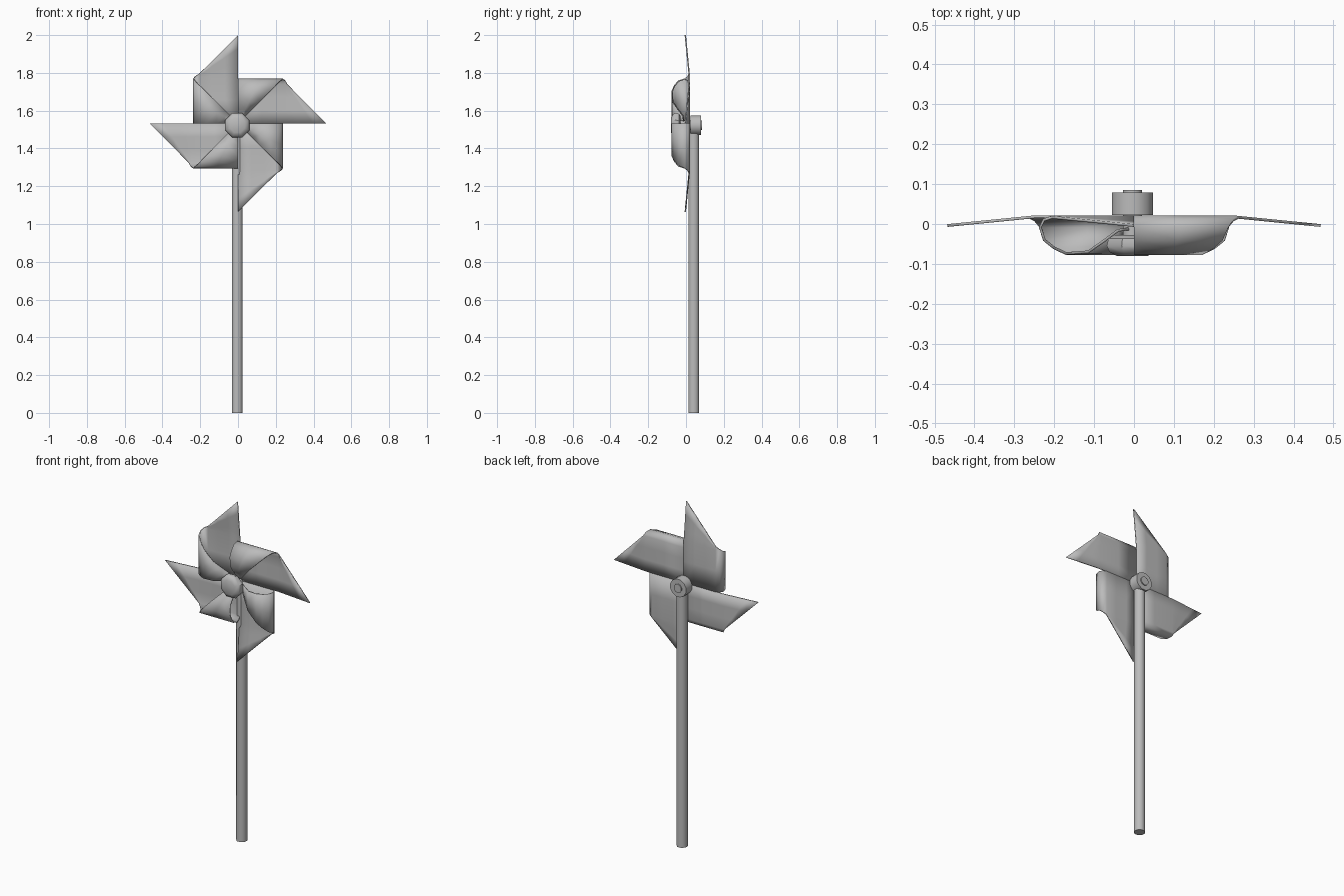
import bpy
import bmesh
from math import sin, cos, pi, radians
from mathutils import Matrix

cube = bpy.data.objects.get("Cube")
if cube:
    bpy.data.objects.remove(cube, do_unlink=True)

grey = bpy.data.materials.new("plain grey")
grey.use_nodes = True
colour = (0.5, 0.5, 0.5, 1)
grey.diffuse_color = colour
grey.node_tree.nodes["Principled BSDF"].inputs["Base Color"].default_value = colour


def finish(bm, name, angle=40):
    """Turn a bmesh into a shaded object."""
    bmesh.ops.remove_doubles(bm, verts=bm.verts, dist=0.0005)
    bmesh.ops.recalc_face_normals(bm, faces=bm.faces)
    mesh = bpy.data.meshes.new(name)
    bm.to_mesh(mesh)
    bm.free()
    mesh.materials.append(grey)
    obj = bpy.data.objects.new(name, mesh)
    bpy.context.collection.objects.link(obj)
    bpy.ops.object.select_all(action="DESELECT")
    obj.select_set(True)
    bpy.context.view_layer.objects.active = obj
    bpy.ops.object.shade_smooth_by_angle(angle=radians(angle))
    return obj


def grid_faces(bm, rows, closed=False):
    """Bridge neighbouring rows of vertices with quads."""
    for a, b in zip(rows, rows[1:]):
        n = len(a)
        for i in range(n if closed else n - 1):
            j = (i + 1) % n
            bm.faces.new((a[i], a[j], b[j], b[i]))


def lathe(name, profile, sides, centre):
    """Revolve (radius, y) points around the axle direction."""
    bm = bmesh.new()
    angles = [2 * pi * (i + 0.5) / sides for i in range(sides)]
    rows = [[bm.verts.new((centre[0] + r * cos(a), y, centre[1] + r * sin(a)))
             for a in angles] for r, y in profile]
    grid_faces(bm, rows, closed=True)
    bm.faces.new(rows[0])
    bm.faces.new(rows[-1])
    return finish(bm, name)


# Curled paper section: distance from centre, depth, width
HALF, BEND = 0.468, 0.25
back = [(d, 0.018, HALF - d) for d in (0, 0.07, 0.14, 0.205)]
curl = [(0.226, 0.01, 0.25), (0.235, -0.008, 0.237), (0.225, -0.04, 0.222),
        (0.2, -0.06, 0.198), (0.17, -0.074, 0.17), (0.115, -0.07, 0.115),
        (0.075, -0.042, 0.075), (0.04, -0.016, 0.04), (0.012, -0.012, 0.012)]

# Four blades, each a quarter turn from the last
for k, label in enumerate(("left", "lower", "right", "upper")):
    bm = bmesh.new()
    rows = []
    for d, y, width in back + curl:
        inner = min(BEND, width)
        us = [0, inner / 2, inner] + [inner + (width - inner) * t for t in (0.33, 0.67, 1)]
        rows.append([bm.verts.new((u, y - 0.1 * max(0, u - BEND), d)) for u in us])
    grid_faces(bm, rows)
    bmesh.ops.dissolve_degenerate(bm, dist=0.0005, edges=bm.edges)
    bm.transform(Matrix.Translation((0, 0, 1.532)) @ Matrix.Rotation(k * pi / 2, 4, "Y"))
    blade = finish(bm, label + "_blade", 45)
    paper = blade.modifiers.new("paper thickness", "SOLIDIFY")
    paper.thickness = 0.007
    paper.offset = 0

# Hub button, axle and rear collar
HUB = (-0.004, 1.523)
lathe("hub_button", [(0.042, -0.08), (0.062, -0.07), (0.07, -0.055),
                     (0.065, -0.036), (0.05, -0.028)], 8, HUB)
lathe("axle", [(0.025, -0.04), (0.025, 0.085)], 10, HUB)
lathe("rear_collar", [(0.053, 0.023), (0.053, 0.079)], 12, HUB)

# Stick
bm = bmesh.new()
bmesh.ops.create_cone(bm, cap_ends=True, segments=8, radius1=0.031, radius2=0.031, depth=1.5,
                      matrix=Matrix.Translation((-0.004, 0.041, 0.75)) @ Matrix.Rotation(pi / 8, 4, "Z"))
finish(bm, "stick", 50)
